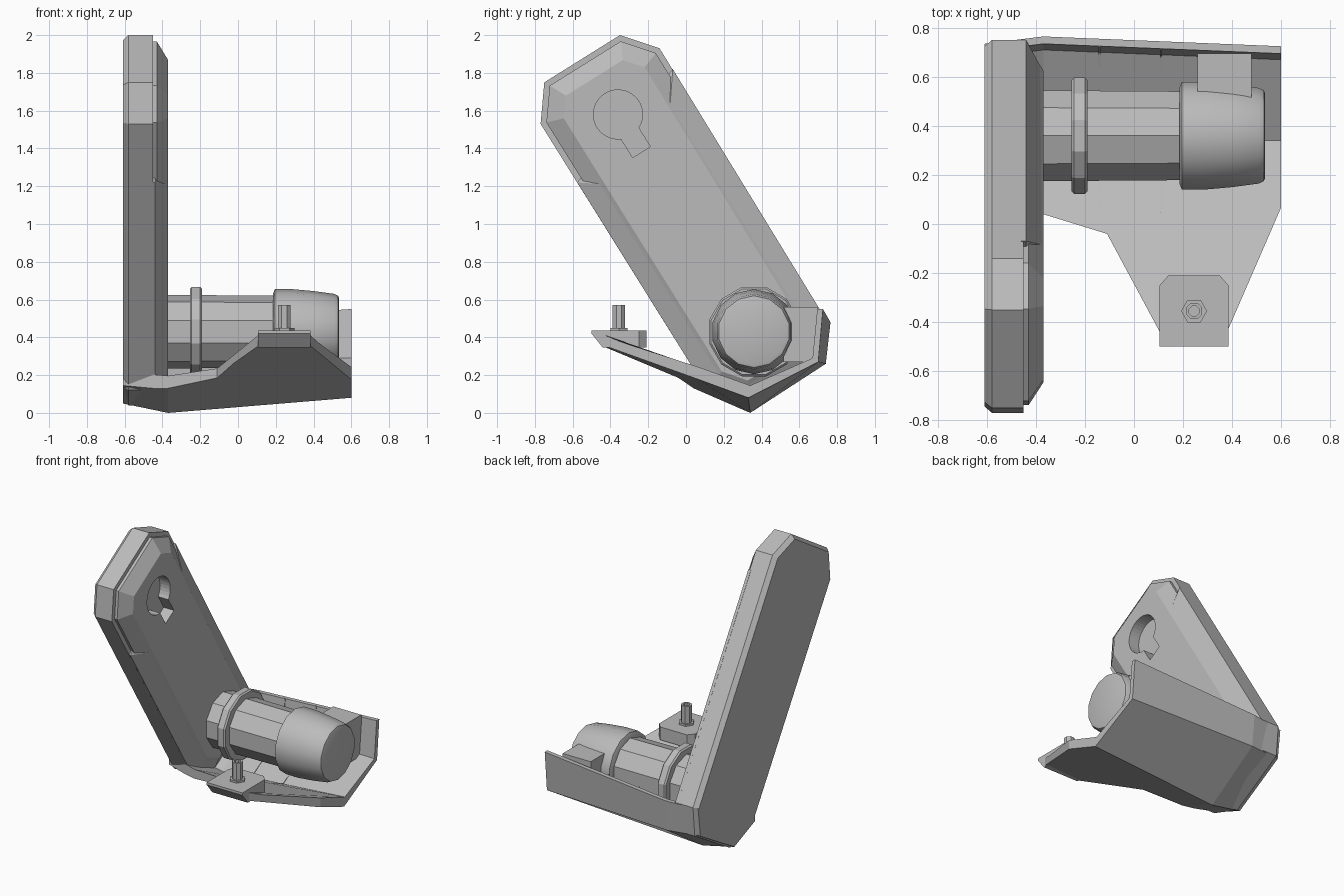
import bpy
import bmesh
from math import sin, cos, pi, radians
from mathutils import Vector

old = bpy.data.objects.get("Cube")
if old:
    bpy.data.objects.remove(old, do_unlink=True)

grey = bpy.data.materials.new("plain grey")
grey.use_nodes = True
GREY = (0.5, 0.5, 0.5, 1)
grey.diffuse_color = GREY
grey.node_tree.nodes["Principled BSDF"].inputs["Base Color"].default_value = GREY


def loft(name, rings):
    """Solid skinned through rings of equal point count, capped at both ends."""
    bm = bmesh.new()
    loops = [[bm.verts.new(p) for p in ring] for ring in rings]
    n = len(loops[0])
    for a, b in zip(loops, loops[1:]):
        for i in range(n):
            j = (i + 1) % n
            bm.faces.new((a[i], a[j], b[j], b[i]))
    bm.faces.new(loops[0])
    bm.faces.new(loops[-1][::-1])
    bmesh.ops.recalc_face_normals(bm, faces=bm.faces)
    mesh = bpy.data.meshes.new(name)
    bm.to_mesh(mesh)
    bm.free()
    mesh.materials.append(grey)
    obj = bpy.data.objects.new(name, mesh)
    bpy.context.collection.objects.link(obj)
    return obj


def at_x(x, poly):
    return [(x, y, z) for y, z in poly]


def at_z(z, poly):
    return [(x, y, z) for x, y in poly]


def inset(poly, d):
    """Move every edge of a clockwise convex outline inwards by d."""
    pts = [Vector(p) for p in poly]
    out = []
    for i, p in enumerate(pts):
        e1 = (p - pts[i - 1]).normalized()
        e2 = (pts[(i + 1) % len(pts)] - p).normalized()
        n1, n2 = Vector((e1.y, -e1.x)), Vector((e2.y, -e2.x))
        q = p + (n1 + n2) * d / (1 + n1.dot(n2))
        out.append((q.x, q.y))
    return out


def ngon(cx, cy, r, sides, turn=0.0):
    return [(cx + r * cos(2 * pi * i / sides + turn),
             cy + r * sin(2 * pi * i / sides + turn)) for i in range(sides)]


def boolean(obj, cutter, operation):
    mod = obj.modifiers.new("cut", "BOOLEAN")
    mod.operation = operation
    mod.solver = "EXACT"
    mod.object = cutter
    cutter.hide_render = True
    cutter.hide_set(True)
    bpy.context.view_layer.objects.active = obj
    bpy.ops.object.modifier_apply(modifier=mod.name)


def smooth(obj, angle):
    bpy.ops.object.select_all(action="DESELECT")
    obj.select_set(True)
    bpy.context.view_layer.objects.active = obj
    bpy.ops.object.shade_smooth_by_angle(angle=radians(angle))


# Upright arm: outer shell with a chamfered rim
arm = [(-0.35, 2.0), (-0.14, 1.93), (0.75, 0.48), (0.73, 0.27),
       (0.34, 0.04), (0.11, 0.12), (-0.77, 1.53), (-0.75, 1.75)]
loft("arm_shell", [at_x(-0.61, inset(arm, 0.025)), at_x(-0.58, arm), at_x(-0.45, arm)])

# Arm lining: flush below, set back from the rim near the top
upper = inset(arm, 0.03)
lower = [(-0.07, 1.82)] + arm[2:6] + [(-0.576, 1.22)]
pads = [
    loft("arm_lining_upper", [at_x(-0.46, upper), at_x(-0.43, upper),
                              at_x(-0.37, inset(arm, 0.12))]),
    loft("arm_lining_lower", [at_x(-0.46, lower), at_x(-0.44, lower),
                              at_x(-0.372, inset(lower, 0.12))]),
]

# Keyhole recess in the lining
ky, kz, kr = -0.36, 1.58, 0.13
aim = radians(-58)
keyhole = [(ky + kr * cos(aim + radians(a)), kz + kr * sin(aim + radians(a)))
           for a in range(25, 336, 10)]
along, across = Vector((cos(aim), sin(aim))), Vector((-sin(aim), cos(aim)))
for side in (-1, 1):
    p = Vector((ky, kz)) + along * 0.235 + across * side * 0.055
    keyhole.append((p.x, p.y))
key_cutter = loft("keyhole_cutter", [at_x(-0.455, keyhole), at_x(-0.3, keyhole)])
for pad in pads:
    boolean(pad, key_cutter, "DIFFERENCE")

# Base tray: bent sheet that tapers sideways, trimmed to its plan outline
folds = {
    -0.61: [(-0.5, 0.39), (0.33, 0.05), (0.71, 0.27), (0.735, 0.47)],
    -0.37: [(-0.5, 0.365), (0.34, 0.0), (0.74, 0.26), (0.765, 0.48)],
    0.60: [(-0.5, 0.385), (0.33, 0.08), (0.70, 0.27), (0.725, 0.55)],
}
thick = [(0, 0.06), (0.01, 0.065), (-0.03, 0.02), (-0.03, 0)]
rings = []
for x, outer in folds.items():
    inner = [(y + dy, z + dz) for (y, z), (dy, dz) in zip(outer, thick)]
    rings.append(at_x(x, outer + inner[::-1]))
tray = loft("base_tray", rings)
plan = [(-0.7, 0.9), (-0.7, 0.12), (-0.37, 0.04), (-0.11, -0.04), (0.105, -0.44),
        (0.38, -0.44), (0.61, 0.09), (0.61, 0.9)]
boolean(tray, loft("tray_cutter", [at_z(-0.2, plan), at_z(0.9, plan)]), "INTERSECT")

# Front platform with a sloping nose
top = [(0.105, -0.5), (0.385, -0.5), (0.385, -0.25), (0.35, -0.21),
       (0.14, -0.21), (0.105, -0.25)]
nose = [(x, max(y, -0.44)) for x, y in top]
loft("platform", [at_z(0.345, nose), at_z(0.42, top), at_z(0.437, top)])

# Hollow stud and nut on the platform
bx, by = 0.245, -0.355
loft("stud_nut", [at_z(0.43, ngon(bx, by, 0.053, 6)), at_z(0.45, ngon(bx, by, 0.053, 6))])
stud, bore = ngon(bx, by, 0.036, 8, pi / 8), ngon(bx, by, 0.022, 8, pi / 8)
loft("stud", [at_z(0.43, stud), at_z(0.57, stud), at_z(0.57, bore), at_z(0.5, bore)])

# Motor lying across the tray
my, mz = 0.36, 0.43


def drum(name, sides, stations):
    return loft(name, [at_x(x, ngon(my, mz, r, sides, pi / sides)) for x, r in stations])


drum("motor_body", 10, [(-0.40, 0.195), (0.25, 0.19)])
drum("motor_flange", 12, [(-0.255, 0.235), (-0.245, 0.245), (-0.2, 0.245), (-0.19, 0.235)])
cap = drum("motor_cap", 14, [(0.185, 0.2), (0.195, 0.225), (0.29, 0.225), (0.40, 0.215),
                             (0.51, 0.2), (0.53, 0.19), (0.535, 0.175)])
smooth(cap, 35)

# Terminal box between the motor and the back wall
box = [(0.26, 0.54), (0.48, 0.515), (0.48, 0.695), (0.26, 0.695)]
loft("terminal_box", [at_z(0.27, box), at_z(0.56, box)])

# Thin seams across the tray floor
for i, x in enumerate((-0.14, 0.11)):
    t = (x + 0.37) / 0.97
    a, b = folds[-0.37], folds[0.60]
    line = [(p[0] + (q[0] - p[0]) * t + dy, p[1] + (q[1] - p[1]) * t + dz)
            for p, q, (dy, dz) in zip(a, b, thick)]
    s = (0.05 - line[0][0]) / (line[1][0] - line[0][0])
    line[0] = (0.05, line[0][1] + (line[1][1] - line[0][1]) * s)
    strip = line + [(y - 0.004, z + 0.005) for y, z in line[::-1]]
    loft(f"tray_seam_{i + 1}", [at_x(x - 0.004, strip), at_x(x + 0.004, strip)])
